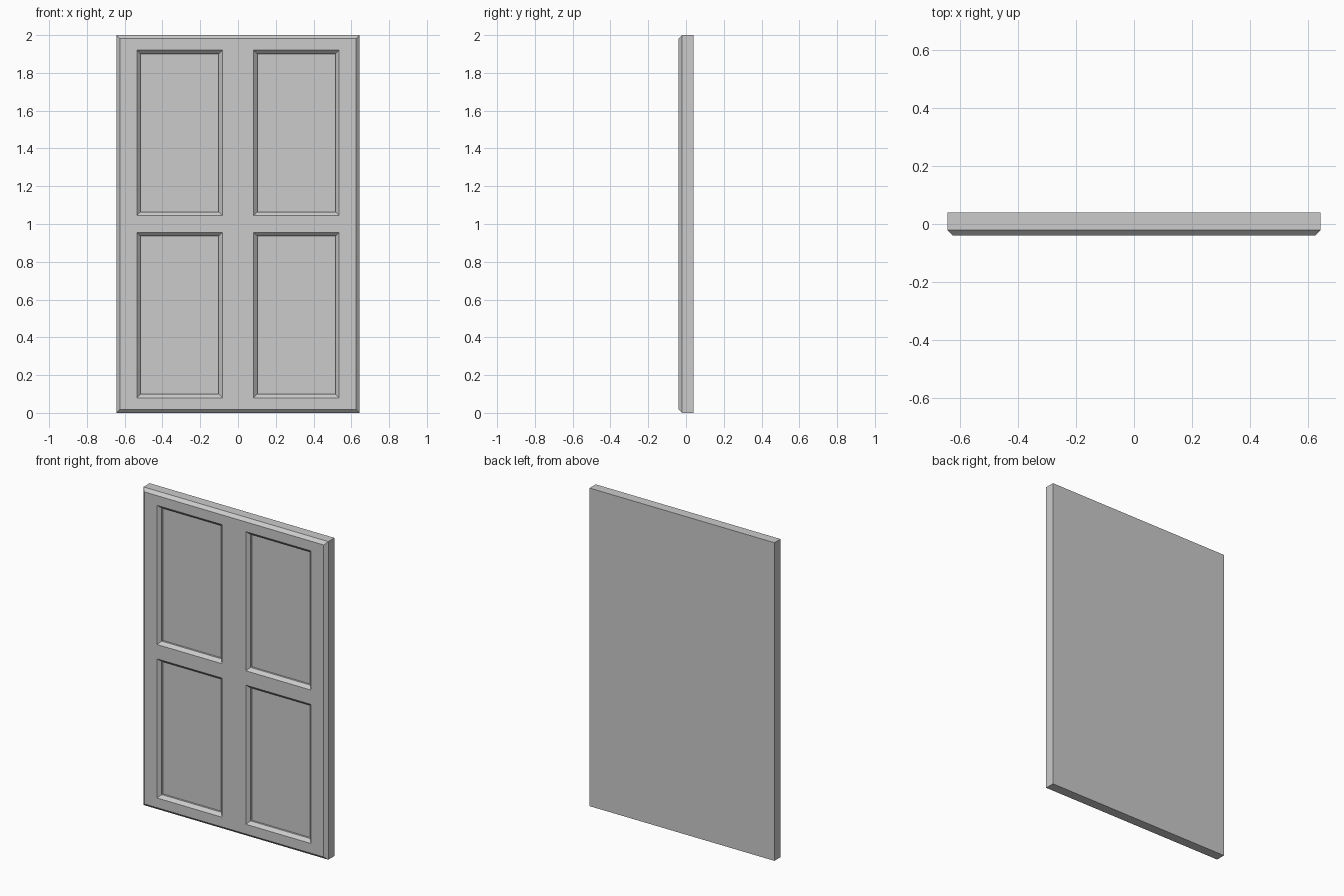
import bpy, bmesh

if "Cube" in bpy.data.objects:
    bpy.data.objects.remove(bpy.data.objects["Cube"])

HALF_W, HEIGHT, HALF_D = 0.643, 2.0, 0.04
BEVEL = 0.019
FLOOR_Y = -0.009
XS = [-HALF_W + BEVEL, -0.535, -0.083, 0.083, 0.535, HALF_W - BEVEL]
ZS = [BEVEL, 0.08, 0.955, 1.045, 1.92, HEIGHT - BEVEL]

bm = bmesh.new()


def ring(x0, x1, z0, z1, y):
    return [bm.verts.new(p) for p in ((x0, y, z0), (x1, y, z0), (x1, y, z1), (x0, y, z1))]


def loft(rings):
    """Join successive rectangles and cap the last one."""
    for a, b in zip(rings, rings[1:]):
        for i in range(4):
            j = (i + 1) % 4
            bm.faces.new((a[i], a[j], b[j], b[i]))
    bm.faces.new(rings[-1])


def inset_ring(x0, x1, z0, z1, d, y):
    return ring(x0 + d, x1 - d, z0 + d, z1 - d, y)


# Front stiles and rails, with four chamfered recessed panels
for i in range(5):
    for k in range(5):
        cell = (XS[i], XS[i + 1], ZS[k], ZS[k + 1])
        front = ring(*cell, -HALF_D)
        if i in (1, 3) and k in (1, 3):
            loft([front,
                  inset_ring(*cell, BEVEL, -HALF_D + BEVEL),
                  inset_ring(*cell, BEVEL, FLOOR_Y)])
        else:
            bm.faces.new(front)

# Chamfered front border, straight sides and flat back
outer = (-HALF_W, HALF_W, 0, HEIGHT)
loft([inset_ring(*outer, BEVEL, -HALF_D),
      ring(*outer, -HALF_D + BEVEL),
      ring(*outer, HALF_D)])

# Weld the cells and merge the flat frame into clean faces
bmesh.ops.remove_doubles(bm, verts=bm.verts, dist=1e-4)
bmesh.ops.recalc_face_normals(bm, faces=bm.faces)

mesh = bpy.data.meshes.new("panel_door")
bm.to_mesh(mesh)
bm.free()
door = bpy.data.objects.new("panel_door", mesh)
bpy.context.collection.objects.link(door)
